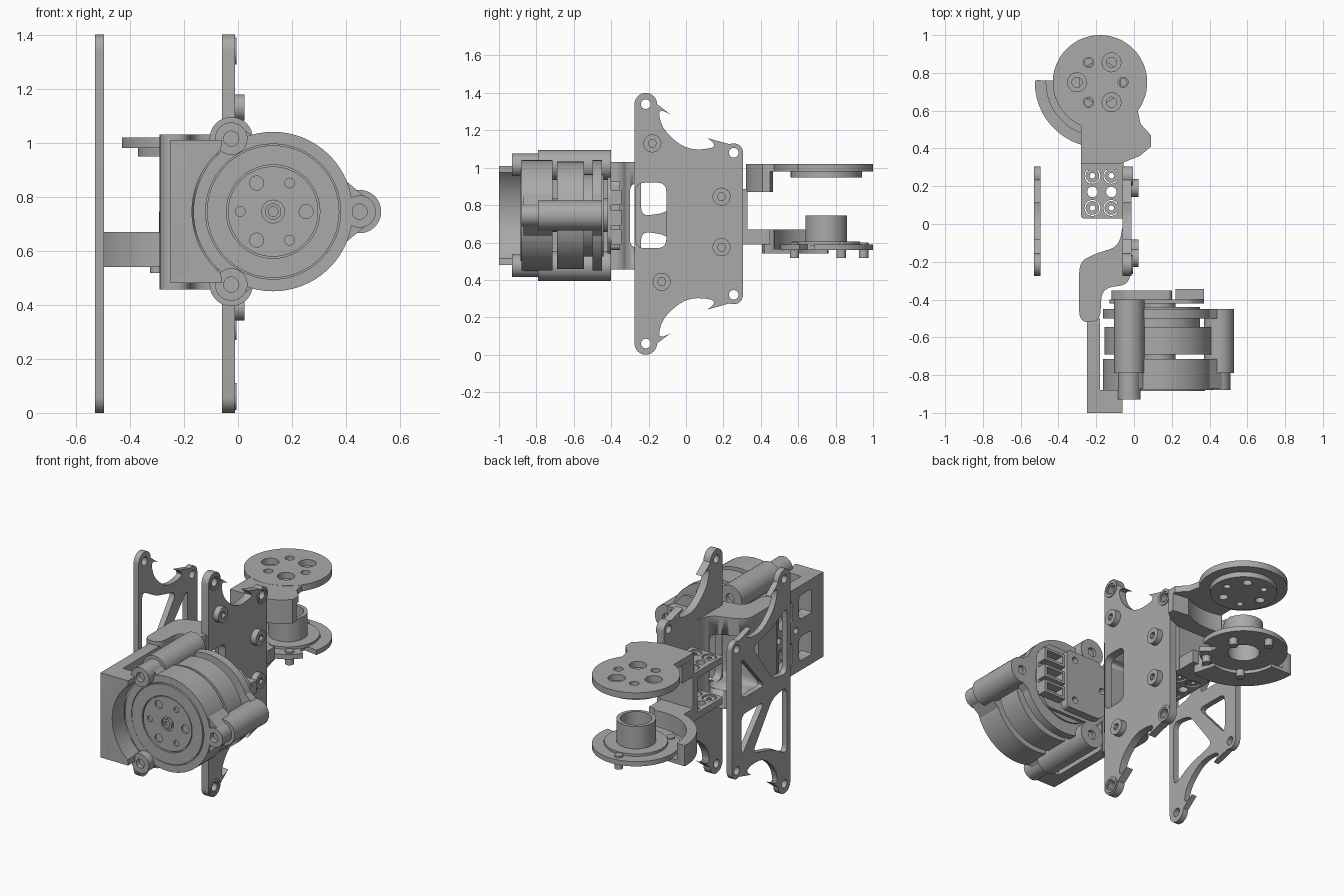
import bpy, bmesh, math
from mathutils import Matrix, Vector

cube = bpy.data.objects.get("Cube")
if cube:
    bpy.data.objects.remove(cube)

grey = bpy.data.materials.new("plain grey")
grey.use_nodes = True
grey.diffuse_color = (0.4, 0.4, 0.4, 1)
grey.node_tree.nodes["Principled BSDF"].inputs["Base Color"].default_value = (0.4, 0.4, 0.4, 1)

# Local profile axes (u, v, depth) for each extrusion direction
AXES = {"x": Matrix(((0, 0, 1), (1, 0, 0), (0, 1, 0))),
        "y": Matrix(((1, 0, 0), (0, 0, -1), (0, 1, 0))),
        "z": Matrix.Identity(3)}


def prism(name, axis, lo, hi, outline, holes=()):
    """Extrude an outline with holes from lo to hi along an axis."""
    curve = bpy.data.curves.new(name, "CURVE")
    curve.dimensions = "2D"
    curve.fill_mode = "BOTH"
    curve.extrude = (hi - lo) / 2
    for loop in [outline, *holes]:
        spline = curve.splines.new("POLY")
        spline.points.add(len(loop) - 1)
        for point, (u, v) in zip(spline.points, loop):
            point.co = (u, v, 0, 1)
        spline.use_cyclic_u = True
    temp = bpy.data.objects.new(name, curve)
    mesh = bpy.data.meshes.new_from_object(temp)
    bpy.data.objects.remove(temp)
    bpy.data.curves.remove(curve)
    shift = Vector([(lo + hi) / 2 if a == axis else 0 for a in "xyz"])
    mesh.transform(Matrix.Translation(shift) @ AXES[axis].to_4x4())
    bm = bmesh.new()
    bm.from_mesh(mesh)
    bmesh.ops.remove_doubles(bm, verts=bm.verts, dist=0.0002)
    bmesh.ops.recalc_face_normals(bm, faces=bm.faces)
    bm.to_mesh(mesh)
    bm.free()
    mesh.name = name
    mesh.materials.clear()
    mesh.materials.append(grey)
    mesh.shade_smooth()
    mesh.set_sharp_from_angle(angle=math.radians(35))
    ob = bpy.data.objects.new(name, mesh)
    bpy.context.scene.collection.objects.link(ob)
    return ob


def arc(u, v, r, start, end, n=24):
    angles = [math.radians(start + (end - start) * i / n) for i in range(n + 1)]
    return [(u + r * math.cos(a), v + r * math.sin(a)) for a in angles]


def circle(u, v, r, n=40):
    return arc(u, v, r, 0, 360, n)[:-1]


def rounded(points, radius, n=6):
    """Round the corners of a polygon."""
    out = []
    pts = [Vector(p) for p in points]
    for i, p in enumerate(pts):
        ends = []
        for q in (pts[i - 1], pts[(i + 1) % len(pts)]):
            d = q - p
            ends.append(p + d.normalized() * min(radius, d.length * 0.45))
        for k in range(n + 1):
            t = k / n
            c = ends[0] * (1 - t) ** 2 + p * 2 * t * (1 - t) + ends[1] * t * t
            out.append((c.x, c.y))
    return out


def rect(u0, v0, u1, v1, radius=0.0):
    pts = [(u0, v0), (u1, v0), (u1, v1), (u0, v1)]
    return rounded(pts, radius) if radius else pts


def hull(points):
    """Convex outline around a set of points."""
    pts = sorted(set((round(u, 5), round(v, 5)) for u, v in points))

    def half(seq):
        out = []
        for p in seq:
            while len(out) > 1 and ((out[-1][0] - out[-2][0]) * (p[1] - out[-2][1])
                                    <= (out[-1][1] - out[-2][1]) * (p[0] - out[-2][0])):
                out.pop()
            out.append(p)
        return out[:-1]
    return half(pts) + half(pts[::-1])


def flip(points, mid=0.70):
    return [(u, 2 * mid - v) for u, v in points][::-1]


# Side plates: shared outline with four lugs
top_half = (arc(0.255, 1.08, 0.05, 0, 115, 12)
            + rounded([(0.19, 1.11), (0.01, 1.09), (-0.125, 1.2), (-0.155, 1.33)], 0.09)
            + arc(-0.215, 1.34, 0.06, 0, 180, 16))
plate = top_half + flip(top_half)
lugs = [(-0.215, 1.34), (0.255, 1.08), (0.255, 0.32), (-0.215, 0.06)]
lug_holes = [circle(u, v, 0.026, 20) for u, v in lugs]
window = rect(-0.3, 0.57, -0.105, 0.92, 0.05)
slot = rect(-0.27, 0.57, -0.105, 0.92, 0.05)
prism("right_side_plate", "x", -0.06, -0.012, plate, lug_holes + [slot])
truss_front = rounded([(-0.24, 1.16), (-0.24, 0.74), (-0.1, 0.76), (0.1, 1.03), (-0.1, 1.08)], 0.05)
truss_rear = rounded([(0.21, 1.01), (0.21, 0.75), (-0.02, 0.75)], 0.05)
cuts = [truss_front, truss_rear, flip(truss_front), flip(truss_rear)]
prism("left_side_plate", "x", -0.53, -0.495, plate, lug_holes + cuts)
for u, v in lugs:
    prism("lug_rim", "x", -0.055, -0.006, circle(u, v, 0.05), [circle(u, v, 0.035, 24)])
for u, v in [(-0.18, 1.13), (0.19, 0.845), (0.19, 0.575), (-0.13, 0.39)]:
    prism("plate_screw", "x", -0.02, 0.024, circle(u, v, 0.048), [circle(u, v, 0.022, 6)])
    prism("screw_core", "x", -0.02, 0.005, circle(u, v, 0.03, 24))

# Curved bracket linking the side plate and the motor cradle
bend = rounded([(-0.29, -0.52), (-0.29, -0.2), (-0.2, -0.155), (-0.08, -0.12), (-0.055, 0.02),
                (-0.02, 0.02), (-0.02, -0.32), (-0.17, -0.34), (-0.18, -0.52)], 0.06)
bracket = prism("curved_bracket", "z", 0.457, 1.03, bend)
cutter = prism("window_cutter", "x", -0.5, 0.2, window)
cutter.hide_render = True
cutter.hide_set(True)
cutter.display_type = "WIRE"
mod = bracket.modifiers.new("window", "BOOLEAN")
mod.operation = "DIFFERENCE"
mod.object = cutter

# Motor cradle wall and front block, scooped around the motor
MX, MZ = 0.13, 0.745
wall_cuts = [rect(y, z, y + 0.13, z + 0.15, 0.03) for y in (-0.89, -0.69) for z in (0.54, 0.80)]
wall_cuts += [circle(y, MZ, 0.02, 16) for y in (-0.92, -0.73, -0.56)]
prism("cradle_wall", "x", -0.25, -0.18, rect(-1, 0.48, -0.5, 1.01, 0.03), wall_cuts)
scoop = arc(MX, MZ, 0.3, 230, 130)
prism("cradle_front", "y", -1, -0.88,
      [(-0.25, 0.48), (-0.06, 0.48)] + scoop + [(-0.06, 1.01), (-0.25, 1.01)])

# Motor housing rings, ears and pillars
ears = [(-0.025, 1.015), (-0.025, 0.475), (0.45, MZ)]
body = circle(MX, MZ, 0.295, 64)
bore = circle(MX, MZ, 0.25, 64)
prism("housing_front_ring", "y", -0.88, -0.715, body, [bore])
prism("housing_rear_ring", "y", -0.5, -0.45, body, [circle(MX, MZ, 0.2)])
for i, (u, v) in enumerate(ears):
    side = i == 2
    front, back = (-0.88, -0.45) if side else (-0.93, -0.4)
    hole = circle(u, v, 0.028, 20)
    prism("ear_front", "y", front, -0.78, circle(u, v, 0.06), [hole])
    prism("ear_pillar", "y", -0.79, back, circle(u, v, 0.08), [hole])
    d = Vector((MX - u, MZ - v))
    root = Vector((u, v)) + d.normalized() * (d.length - 0.262)
    spread = Vector((-d.y, d.x)).normalized() * (0.12 if side else 0.08)
    web = hull(circle(u, v, 0.055) + [tuple(root + spread), tuple(root - spread)])
    for lo, hi in ((-0.87, -0.715), (-0.5, -0.45)):
        prism("ear_web", "y", lo, hi, web, [hole])
    prism("ear_screw", "y", front + 0.03, back - 0.02, circle(u, v, 0.03, 20))

# Motor rotor, core and face
prism("motor_core", "y", -0.85, -0.4, circle(MX, MZ, 0.09))
prism("motor_can", "y", -0.69, -0.545, circle(MX, MZ, 0.287, 64))
prism("motor_rear_step", "y", -0.56, -0.44, circle(MX, MZ, 0.22, 64))
prism("motor_front", "y", -0.87, -0.73, circle(MX, MZ, 0.252, 64))
prism("motor_rim", "y", -0.885, -0.73, circle(MX, MZ, 0.245, 64), [circle(MX, MZ, 0.173, 64)])
bolts = []
for i in range(6):
    a = math.radians(60 * i)
    bolts.append(circle(MX + 0.122 * math.cos(a), MZ + 0.122 * math.sin(a),
                        0.018 if i % 2 else 0.026, 20))
prism("motor_hub", "y", -0.882, -0.8, circle(MX, MZ, 0.167, 64), bolts + [circle(MX, MZ, 0.042)])
prism("motor_shaft", "y", -0.885, -0.8, circle(MX, MZ, 0.03), [circle(MX, MZ, 0.018, 20)])

# Driver board and connectors behind the motor
board = rounded([(-0.13, 0.62), (-0.05, 0.54), (0.3, 0.54), (0.37, 0.62),
                 (0.37, 0.87), (0.3, 0.95), (-0.05, 0.95), (-0.13, 0.87)], 0.03)
prism("driver_board", "y", -0.42, -0.4, board)
prism("driver_cover", "y", -0.4, -0.352,
      rounded([(-0.12, 0.64), (-0.04, 0.56), (0.2, 0.56), (0.2, 0.93), (-0.04, 0.93), (-0.12, 0.86)], 0.03),
      [circle(-0.06, 0.75, 0.02, 16), circle(0.14, 0.62, 0.02, 16), circle(0.14, 0.88, 0.02, 16)])
for v in (0.59, 0.69, 0.8):
    prism("connector", "y", -0.4, -0.345, rect(0.22, v, 0.37, v + 0.08), [rect(0.24, v + 0.015, 0.35, v + 0.065)])

# Channel block with screwed flanges
spots = [(u, v) for u in (-0.22, -0.12) for v in (0.085, 0.255)]
flange_holes = [circle(u, 0.17, 0.028, 20) for u in (-0.22, -0.12)]
for lo, hi in ((0.845, 0.885), (0.59, 0.63)):
    prism("channel_flange", "z", lo, hi, rect(-0.28, 0.03, -0.06, 0.33, 0.015),
          flange_holes + [circle(u, v, 0.042) for u, v in spots])
    for u, v in spots:
        prism("flange_screw", "z", lo + 0.006, hi - 0.006, circle(u, v, 0.036), [circle(u, v, 0.016, 6)])
prism("channel_back", "y", 0.285, 0.33, rect(-0.28, 0.59, -0.06, 0.885))
prism("channel_side", "x", -0.09, -0.055, rect(0.03, 0.59, 0.33, 0.885))

# Upper disc, boss and neck
DX, DY = -0.18, 0.75


def ring_of_holes(big, small):
    return [circle(DX + 0.122 * math.cos(math.radians(60 * i)), DY + 0.122 * math.sin(math.radians(60 * i)),
                   big if i % 2 else small, 24) for i in range(6)]


prism("upper_disc", "z", 0.98, 1.02, circle(DX, DY, 0.25, 64), ring_of_holes(0.05, 0.027))
prism("upper_boss", "z", 0.948, 0.982, circle(DX, DY, 0.19, 64), ring_of_holes(0.027, 0.02))
edge = [(-0.28, 0.32), (-0.07, 0.32), (0.03, 0.36), (0.09, 0.41)]
prism("upper_neck", "z", 0.98, 1.019, edge + [(0.09, 0.47), (0.035, 0.53), (0.02, 0.6), (-0.28, 0.57)])
prism("upper_wall", "z", 0.87, 0.985, edge + [(0.09, 0.45)] + arc(DX, DY, 0.33, 300, 252, 10) + [(-0.28, 0.44)])

# Lower disc carrier with curved wall and bearing sleeve
prism("lower_wall", "z", 0.54, 0.67, rounded(arc(DX, DY, 0.345, 178, 285) + arc(DX, DY, 0.285, 285, 178), 0.01, 2))
prism("lower_arm", "z", 0.59, 0.67, rect(-0.28, 0.3, -0.06, 0.45))
prism("lower_floor", "z", 0.54, 0.565, arc(DX, DY, 0.3, 178, 285) + arc(DX, DY, 0.2, 285, 178))
notched = arc(DX, DY, 0.25, -15, 325, 60) + [(DX + 0.15, DY - 0.1), (DX + 0.15, DY - 0.05)]
pins = [(-0.3, 0.58), (-0.04, 0.83), (-0.2, 0.95), (-0.05, 0.58)]
prism("lower_disc", "z", 0.56, 0.59, notched, [circle(DX, DY, 0.09)])
prism("lower_ring", "z", 0.585, 0.605, circle(DX, DY, 0.18, 64), [circle(DX, DY, 0.09)])
prism("bearing_sleeve", "z", 0.58, 0.745, circle(DX, DY, 0.112, 48), [circle(DX, DY, 0.09)])
for u, v in pins:
    prism("carrier_screw", "z", 0.517, 0.6, circle(u, v, 0.025, 20))
